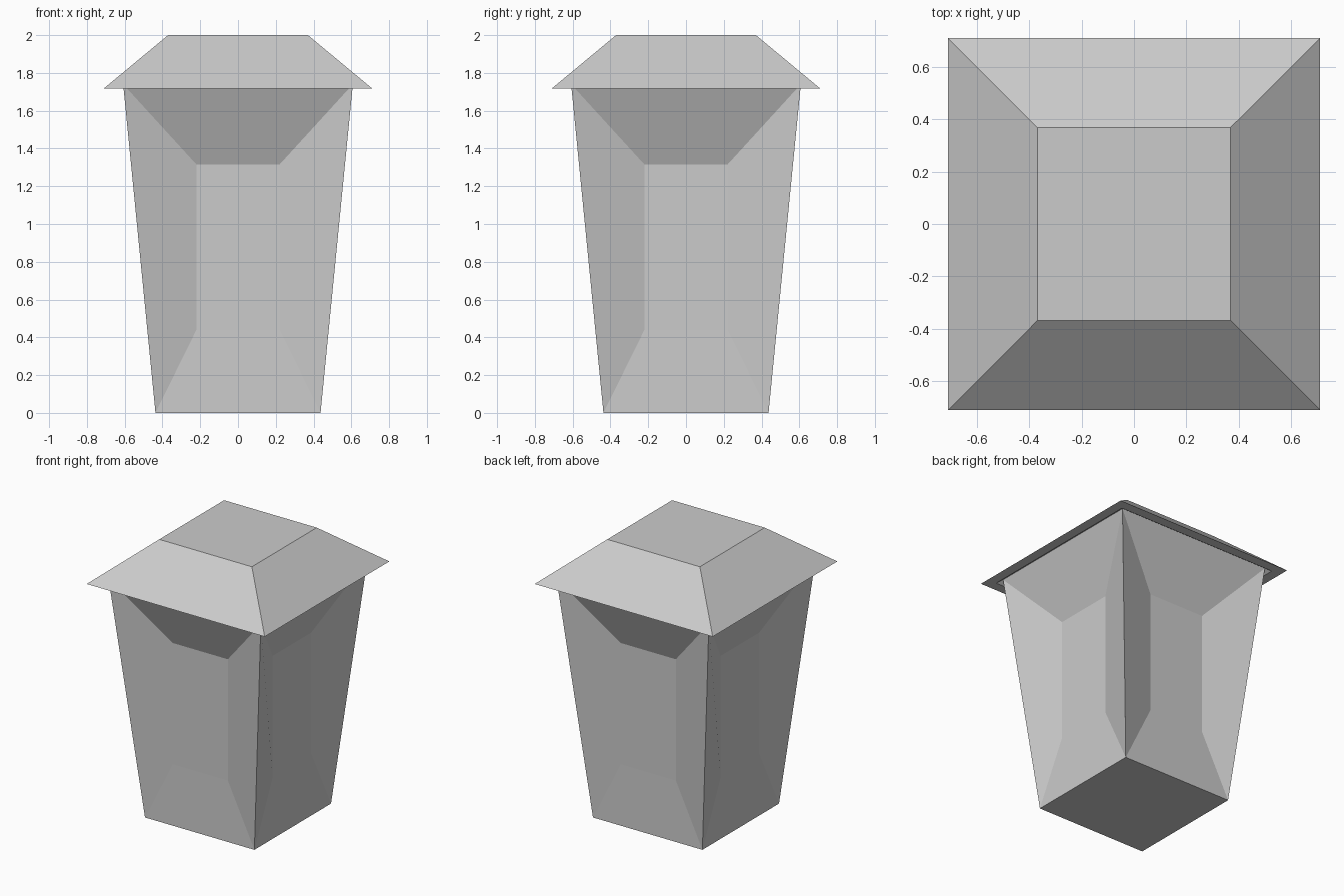
import bpy, bmesh
from math import copysign

if "Cube" in bpy.data.objects:
    bpy.data.objects.remove(bpy.data.objects["Cube"])


def square_loft(bm, rings):
    """Skin a stack of square rings given as (half width, height)."""
    loops = []
    for h, z in rings:
        loops.append([bm.verts.new((sx * h, sy * h, z))
                      for sx, sy in ((-1, -1), (1, -1), (1, 1), (-1, 1))])
    sides = []
    for low, high in zip(loops, loops[1:]):
        for i in range(4):
            j = (i + 1) % 4
            sides.append(bm.faces.new((low[i], low[j], high[j], high[i])))
    return loops, sides


def finish(bm, name):
    mesh = bpy.data.meshes.new(name)
    bm.to_mesh(mesh)
    bm.free()
    obj = bpy.data.objects.new(name, mesh)
    bpy.context.collection.objects.link(obj)
    return obj


# Tapered body with a closed base
bm = bmesh.new()
loops, sides = square_loft(bm, [(0.437, 0), (0.608, 1.74)])
bm.faces.new(loops[0][::-1])

# Recessed upright panel on each of the four sides
for face in sides:
    face.normal_update()
    axis = 0 if abs(face.normal.x) > abs(face.normal.y) else 1
    bmesh.ops.inset_individual(bm, faces=[face], thickness=0.1)
    for v in face.verts:
        v.co[axis] = copysign(0.43, v.co[axis])
        v.co[1 - axis] = copysign(0.22, v.co[1 - axis])
        v.co.z = 0.44 if v.co.z < 0.87 else 1.315
finish(bm, "body")

# Hipped roof: inner lip meeting the body, overhanging eave, slopes, flat top
bm = bmesh.new()
loops, _ = square_loft(bm, [(0.608, 1.74), (0.64, 1.717), (0.711, 1.717), (0.37, 2.0)])
bm.faces.new(loops[-1])
finish(bm, "roof")
